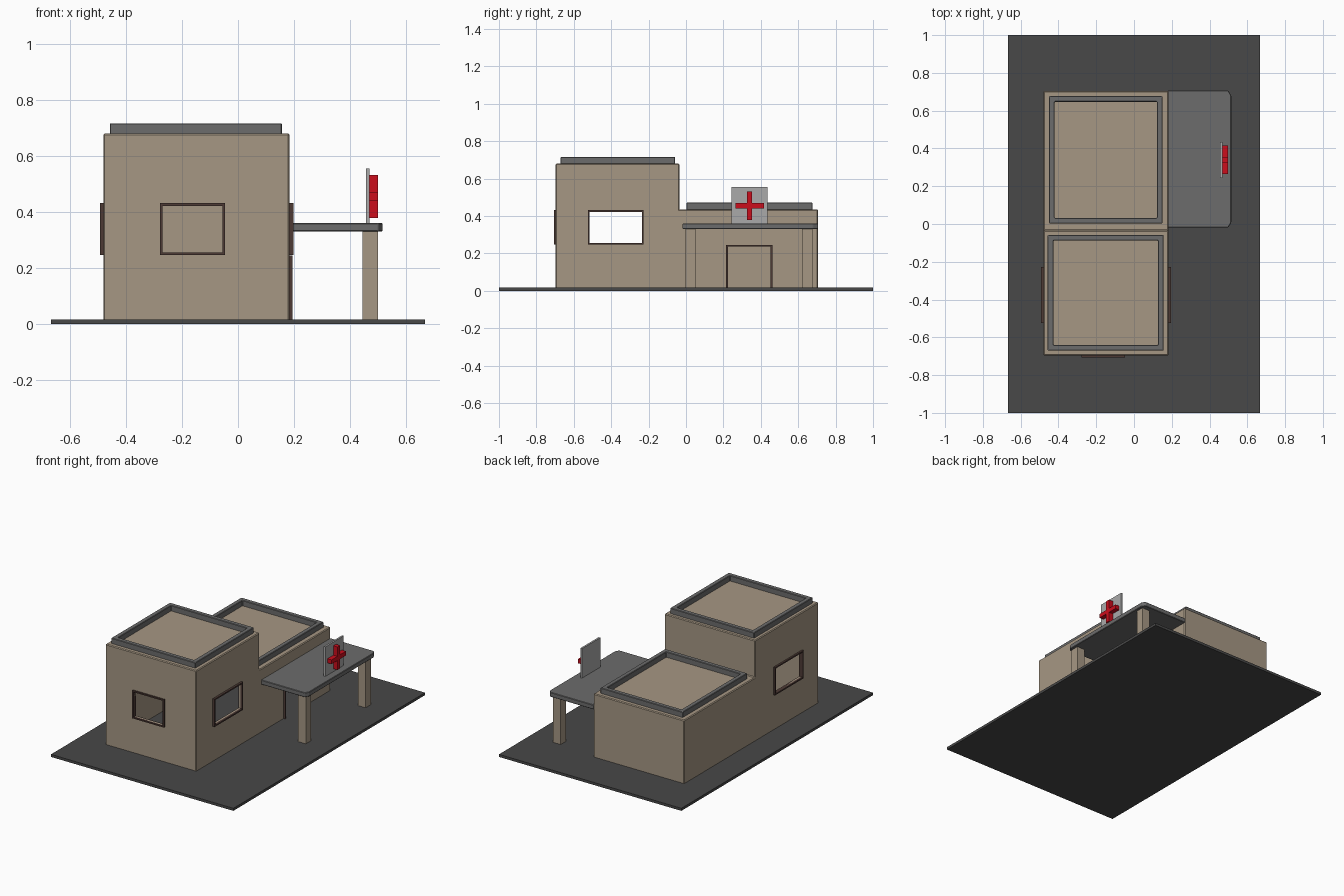
import bpy, bmesh

if "Cube" in bpy.data.objects:
    bpy.data.objects.remove(bpy.data.objects["Cube"])


def material(name, rgb):
    m = bpy.data.materials.new(name)
    m.diffuse_color = (*rgb, 1)
    m.use_nodes = True
    m.node_tree.nodes["Principled BSDF"].inputs["Base Color"].default_value = m.diffuse_color
    return m


TAN = material("plaster", (0.38, 0.31, 0.23))
GREY = material("concrete", (0.15, 0.15, 0.15))
DARK = material("asphalt", (0.065, 0.065, 0.065))
BROWN = material("frame_brown", (0.075, 0.042, 0.035))
RED = material("sign_red", (0.6, 0.004, 0.012))
PALE = material("sign_panel_grey", (0.4, 0.4, 0.4))


def prism(name, pts, axis, lo, hi, mat=None, hole=None, bevel=0):
    """Extrude a 2D outline along an axis; an optional matching hole makes a ring."""
    def place(p, d):
        return {"x": (d, *p), "y": (p[0], d, p[1]), "z": (*p, d)}[axis]
    bm = bmesh.new()

    def loop(points):
        return [[bm.verts.new(place(p, d)) for p in points] for d in (lo, hi)]
    loops = [loop(pts)] + ([loop(hole)] if hole else [])
    n = len(pts)
    for a, b in loops:
        for i in range(n):
            j = (i + 1) % n
            bm.faces.new((a[i], a[j], b[j], b[i]))
    for k in (0, 1):
        if hole:
            o, h = loops[0][k], loops[1][k]
            for i in range(n):
                j = (i + 1) % n
                bm.faces.new((o[i], o[j], h[j], h[i]))
        else:
            bm.faces.new(loops[0][k])
    bmesh.ops.recalc_face_normals(bm, faces=bm.faces)
    if bevel:
        bmesh.ops.bevel(bm, geom=bm.edges[:], offset=bevel, segments=1, affect='EDGES')
    me = bpy.data.meshes.new(name)
    bm.to_mesh(me)
    bm.free()
    ob = bpy.data.objects.new(name, me)
    bpy.context.collection.objects.link(ob)
    if mat:
        me.materials.append(mat)
    return ob


def rect(a0, a1, b0, b1, inset=0):
    a0, a1, b0, b1 = a0 + inset, a1 - inset, b0 + inset, b1 - inset
    return [(a0, b0), (a1, b0), (a1, b1), (a0, b1)]


def cut(target, cutter):
    cutter.hide_render = True
    mod = target.modifiers.new("cut", 'BOOLEAN')
    mod.operation = 'DIFFERENCE'
    mod.solver = 'EXACT'
    mod.object = cutter
    bpy.context.view_layer.objects.active = target
    bpy.ops.object.modifier_apply(modifier=mod.name)
    bpy.data.objects.remove(cutter, do_unlink=True)


X0, X1, G = -0.48, 0.183, 0.017
WALL = 0.012

# Ground plate
prism("ground_plate", rect(-0.666, 0.666, -1, 1), "z", 0, G, DARK)


# Stepped hollow building: tall front room, low rear room
def step(t, bottom):
    return [(-0.697 + t, bottom), (0.705 - t, bottom), (0.705 - t, 0.435 - t),
            (-0.035 - t, 0.435 - t), (-0.035 - t, 0.68 - t), (-0.697 + t, 0.68 - t)]


building = prism("building_walls", step(0, G - 0.006), "x", X0, X1, TAN, bevel=0.005)
cut(building, prism("room_cutter", step(WALL, -0.05), "x", X0 + WALL, X1 - WALL))

# Window and door openings
FRONT = (-0.278, -0.047, 0.247, 0.431)
SIDE = (-0.525, -0.227, 0.247, 0.431)
F = 0.009
cut(building, prism("front_window_cutter", rect(*FRONT, F), "y", -0.75, -0.6))
cut(building, prism("side_window_cutter", rect(*SIDE, F), "x", -0.6, 0.3))
cut(building, prism("door_cutter", rect(0.224, 0.453, -0.02, 0.236), "x", 0.1, 0.3))

# Window frames
prism("front_window_frame", rect(*FRONT), "y", -0.707, -0.68, BROWN, rect(*FRONT, F))
prism("left_window_frame", rect(*SIDE), "x", X0 - 0.012, X0 + 0.014, BROWN, rect(*SIDE, F))
prism("right_window_frame", rect(*SIDE), "x", X1 - 0.014, X1 + 0.014, BROWN, rect(*SIDE, F))

# Door frame, open at the bottom
prism("door_frame", [(0.215, G), (0.224, G), (0.224, 0.236), (0.453, 0.236),
                     (0.453, G), (0.462, G), (0.462, 0.245), (0.215, 0.245)],
      "x", X1 - 0.014, X1 + 0.012, BROWN)

# Roof parapets
for name, area, z0, z1 in (
        ("front_roof_parapet", (-0.457, 0.157, -0.67, -0.058), 0.675, 0.716),
        ("rear_roof_parapet", (-0.45, 0.151, 0.003, 0.677), 0.43, 0.471)):
    prism(name, rect(*area), "z", z0, z1, GREY, rect(*area, 0.03), bevel=0.003)

# Entrance canopy with clipped outer corners
prism("canopy", [(X1 - 0.005, -0.018), (0.5, -0.018), (0.515, 0.008),
                 (0.515, 0.68), (0.5, 0.706), (X1 - 0.005, 0.706)],
      "z", 0.33, 0.36, GREY, bevel=0.003)

# Canopy columns
for name, y in (("front_column", -0.004), ("rear_column", 0.62)):
    prism(name, rect(0.443, 0.498, y, y + 0.055), "z", G, 0.332, TAN)

# Sign panel and red cross
prism("sign_panel", rect(0.243, 0.435, 0.358, 0.555), "x", 0.456, 0.468, PALE)
CY, CZ, W, L = 0.34, 0.455, 0.014, 0.076
cross = [(W, -L), (W, -W), (L, -W), (L, W), (W, W), (W, L),
         (-W, L), (-W, W), (-L, W), (-L, -W), (-W, -W), (-W, -L)]
prism("sign_cross", [(CY + a, CZ + b) for a, b in cross], "x", 0.468, 0.498, RED)
